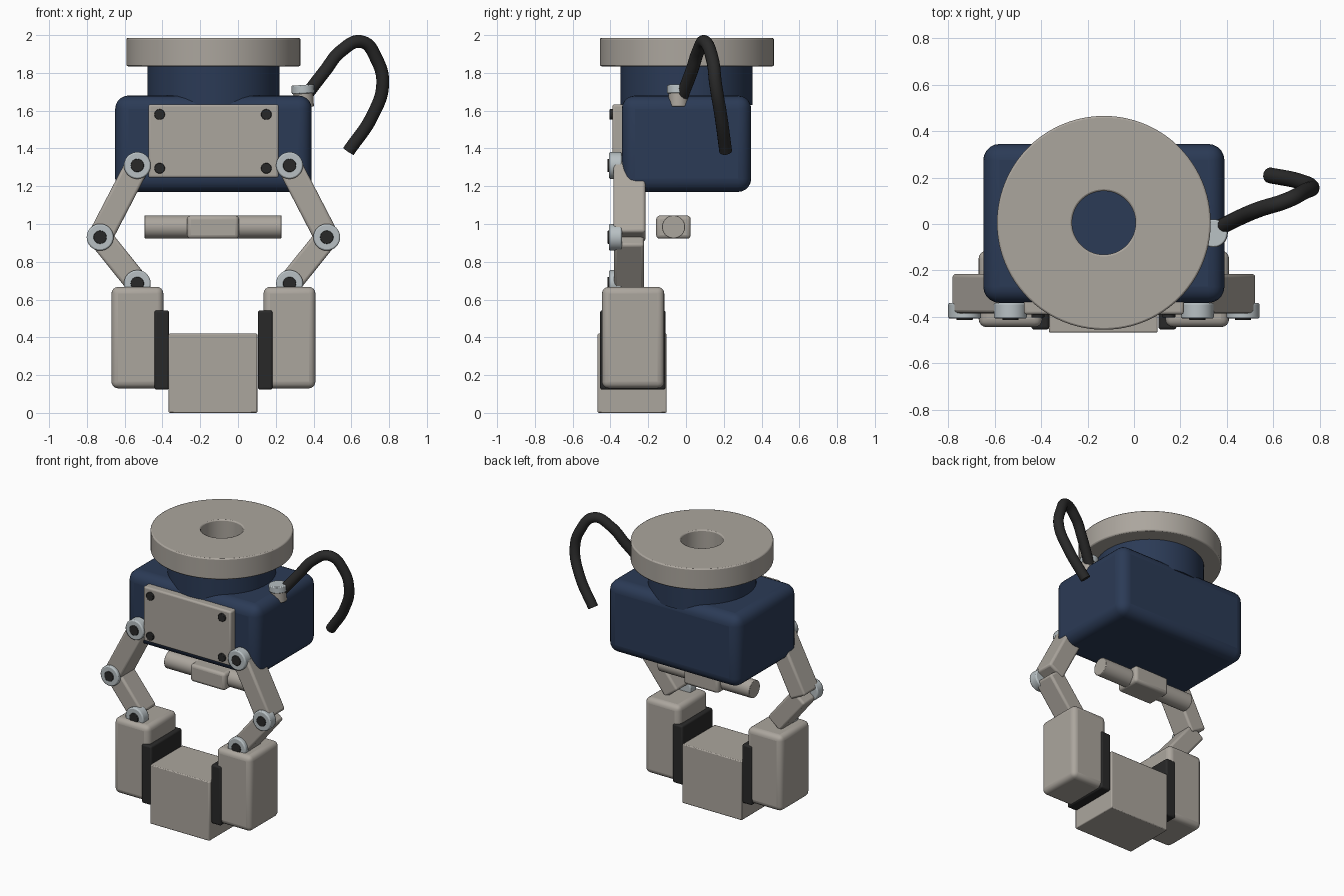
import bpy, bmesh, math
from mathutils import Vector

if "Cube" in bpy.data.objects:
    bpy.data.objects.remove(bpy.data.objects["Cube"], do_unlink=True)


def material(name, rgb):
    mat = bpy.data.materials.new(name)
    mat.use_nodes = True
    mat.diffuse_color = (*rgb, 1)
    mat.node_tree.nodes["Principled BSDF"].inputs["Base Color"].default_value = (*rgb, 1)
    return mat


TAUPE = material("warm_grey_metal", (0.41, 0.38, 0.34))
NAVY = material("navy_paint", (0.024, 0.043, 0.093))
BLACK = material("black_rubber", (0.022, 0.022, 0.022))
STEEL = material("pale_steel", (0.48, 0.53, 0.55))
CX = -0.13  # centre line of the gripper


def finish(obj, mat, bevel=0.0, segments=3):
    obj.data.materials.append(mat)
    if bevel:
        mod = obj.modifiers.new("Rounded edges", "BEVEL")
        mod.width = bevel
        mod.segments = segments
        mod.limit_method = "ANGLE"
    bpy.ops.object.select_all(action="DESELECT")
    obj.select_set(True)
    bpy.context.view_layer.objects.active = obj
    bpy.ops.object.shade_smooth_by_angle(angle=math.radians(35))
    return obj


def from_bmesh(name, bm):
    bmesh.ops.recalc_face_normals(bm, faces=bm.faces)
    mesh = bpy.data.meshes.new(name)
    bm.to_mesh(mesh)
    bm.free()
    obj = bpy.data.objects.new(name, mesh)
    bpy.context.collection.objects.link(obj)
    return obj


def box(name, mat, x, y, z, bevel, segments=3):
    """Box from its (min, max) extent on each axis."""
    bm = bmesh.new()
    bmesh.ops.create_cube(bm, size=1)
    for v in bm.verts:
        v.co = [(lo + hi) / 2 + c * (hi - lo) for c, (lo, hi) in zip(v.co, (x, y, z))]
    return finish(from_bmesh(name, bm), mat, bevel, segments)


def cylinder(name, mat, start, end, radius, bevel=0.0, sides=48):
    start, end = Vector(start), Vector(end)
    bm = bmesh.new()
    bmesh.ops.create_cone(bm, cap_ends=True, segments=sides, radius1=radius,
                          radius2=radius, depth=(end - start).length)
    obj = from_bmesh(name, bm)
    obj.location = (start + end) / 2
    obj.rotation_euler = (end - start).to_track_quat("Z", "Y").to_euler()
    return finish(obj, mat, bevel, 2)


def ring(name, mat, centre, inner, outer, z0, z1, bevel):
    bm = bmesh.new()
    corners = [(inner, z0), (outer, z0), (outer, z1), (inner, z1)]
    verts = [bm.verts.new((r, 0, z)) for r, z in corners]
    edges = [bm.edges.new((verts[i], verts[(i + 1) % 4])) for i in range(4)]
    bmesh.ops.spin(bm, geom=verts + edges, axis=(0, 0, 1), cent=(0, 0, 0),
                   angle=math.tau, steps=96, use_duplicate=False)
    bmesh.ops.remove_doubles(bm, verts=bm.verts, dist=0.0001)
    obj = from_bmesh(name, bm)
    obj.location = (*centre, 0)
    return finish(obj, mat, bevel, 2)


def link(name, a, b, width, y0, y1):
    """Bar running between two pivots given as (x, z)."""
    d = Vector((b[0] - a[0], b[1] - a[1]))
    h = d.length / 2
    obj = box(name, TAUPE, (-width / 2, width / 2), (y0, y1), (-h, h), 0.015)
    obj.location = ((a[0] + b[0]) / 2, 0, (a[1] + b[1]) / 2)
    obj.rotation_euler = (0, math.atan2(d.x, d.y), 0)


# Housing, neck and mounting flange
box("housing", NAVY, (-0.65, 0.39), (-0.34, 0.345), (1.17, 1.68), 0.07, 5)
cylinder("neck", NAVY, (CX, 0.003, 1.63), (CX, 0.003, 1.84), 0.35, sides=96)
ring("mounting_flange", TAUPE, (CX, 0.005), 0.137, 0.461, 1.835, 1.985, 0.008)

# Front cover with four screws
box("cover_plate", TAUPE, (-0.475, 0.215), (-0.39, -0.32), (1.245, 1.633), 0.012)
for x in (-0.415, 0.15):
    for z in (1.295, 1.58):
        cylinder("cover_screw", BLACK, (x, -0.37, z), (x, -0.404, z), 0.028, 0.003, 24)

# Linkage, finger and pad on each side
for side, sign in (("right", -1), ("left", 1)):
    pivots = [(CX + sign * off, z) for off, z in ((0.403, 1.31), (0.6, 0.93), (0.403, 0.685))]
    link(side + "_upper_link", pivots[0], pivots[1], 0.13, -0.385, -0.215)
    link(side + "_lower_link", pivots[1], pivots[2], 0.125, -0.38, -0.222)
    for x, z in pivots:
        cylinder(side + "_pivot_washer", STEEL, (x, -0.34, z), (x, -0.408, z), 0.071, 0.008)
        cylinder(side + "_pivot_bolt", BLACK, (x, -0.39, z), (x, -0.415, z), 0.035, 0.003, 24)

    def span(a, b):
        return sorted((CX + sign * a, CX + sign * b))
    box(side + "_finger", TAUPE, span(0.265, 0.54), (-0.445, -0.115), (0.13, 0.667), 0.035, 4)
    box(side + "_grip_pad", BLACK, span(0.235, 0.313), (-0.455, -0.108), (0.123, 0.543), 0.012)

# Block held between the pads
box("held_block", TAUPE, (-0.367, 0.102), (-0.468, -0.103), (0.0, 0.42), 0.006, 2)

# Cross rod with its central slider
cylinder("cross_rod", TAUPE, (-0.495, -0.066, 0.985), (0.23, -0.066, 0.985), 0.061, 0.003)
box("rod_slider", TAUPE, (-0.27, 0.005), (-0.158, 0.025), (0.922, 1.045), 0.02)

# Cable gland and cable
cylinder("gland_body", TAUPE, (0.35, -0.04, 1.62), (0.345, -0.04, 1.70), 0.052, 0.004)
cylinder("gland_nut", STEEL, (0.345, -0.04, 1.69), (0.342, -0.04, 1.736), 0.06, 0.006)
path = [(0.36, -0.02, 1.68), (0.46, 0.03, 1.81), (0.545, 0.065, 1.915), (0.655, 0.10, 1.965),
        (0.735, 0.14, 1.87), (0.766, 0.157, 1.74), (0.71, 0.185, 1.57), (0.585, 0.21, 1.385)]
curve = bpy.data.curves.new("cable", "CURVE")
curve.dimensions = "3D"
curve.bevel_depth = 0.034
curve.bevel_resolution = 5
curve.use_fill_caps = True
spline = curve.splines.new("BEZIER")
spline.bezier_points.add(len(path) - 1)
for point, co in zip(spline.bezier_points, path):
    point.co = co
    point.handle_left_type = point.handle_right_type = "AUTO"
cable = bpy.data.objects.new("cable", curve)
bpy.context.collection.objects.link(cable)
curve.materials.append(BLACK)
